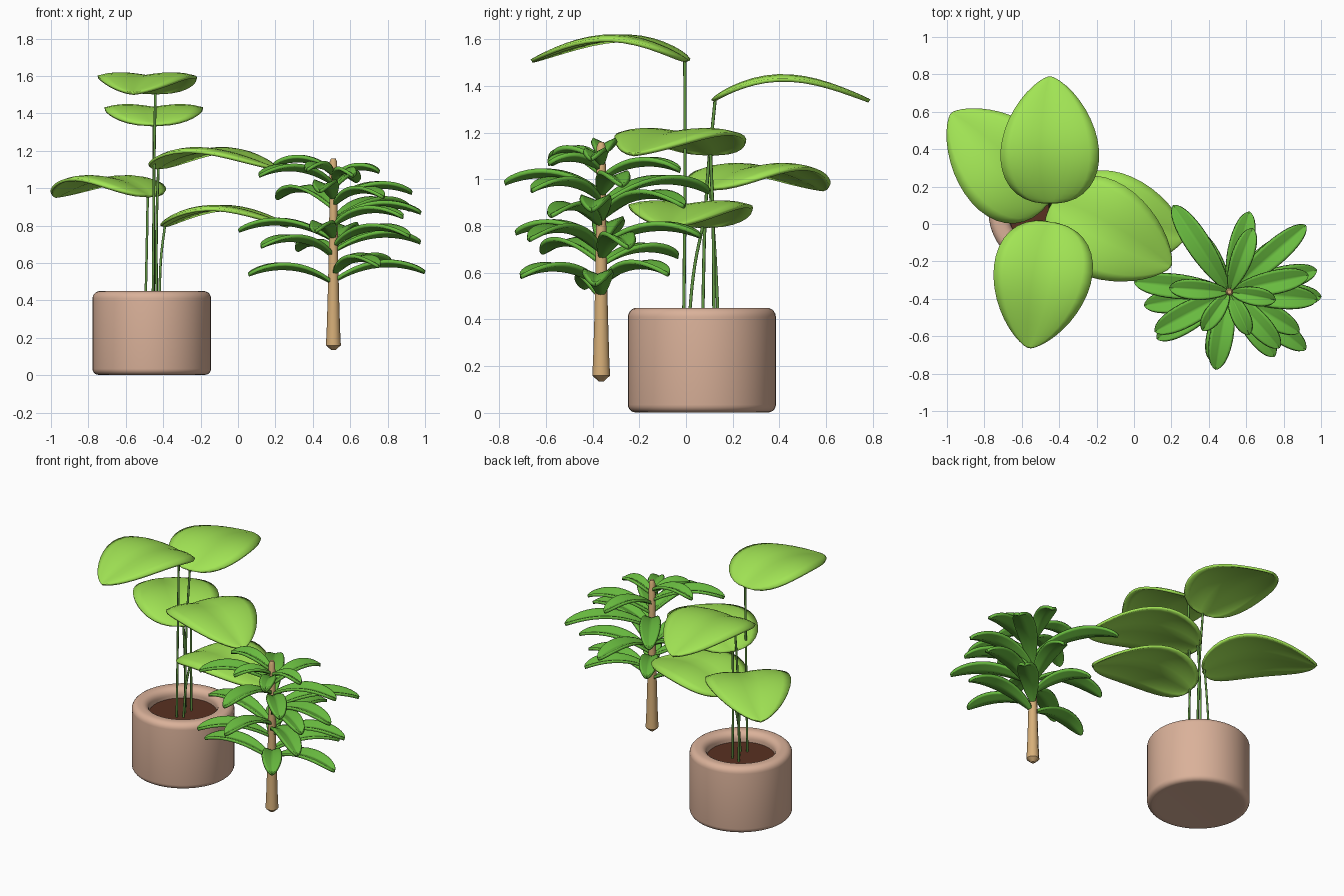
import bpy, math
from math import sin, cos, pi, radians
from mathutils import Vector

if "Cube" in bpy.data.objects:
    bpy.data.objects.remove(bpy.data.objects["Cube"])


def material(name, rgb):
    m = bpy.data.materials.new(name)
    m.diffuse_color = (*rgb, 1)
    m.use_nodes = True
    m.node_tree.nodes["Principled BSDF"].inputs["Base Color"].default_value = m.diffuse_color
    return m


CLAY = material("clay", (0.70, 0.44, 0.32))
SOIL = material("soil", (0.10, 0.03, 0.015))
LIGHT = material("light_green", (0.36, 0.78, 0.09))
DARK = material("dark_green", (0.14, 0.50, 0.05))
STEM = material("stem_green", (0.13, 0.33, 0.06))
BARK = material("bark", (0.68, 0.43, 0.19))


def make_object(name, verts, faces, mat, angle=40):
    me = bpy.data.meshes.new(name)
    me.from_pydata(verts, [], faces)
    me.materials.append(mat)
    me.shade_smooth()
    me.set_sharp_from_angle(angle=radians(angle))
    ob = bpy.data.objects.new(name, me)
    bpy.context.collection.objects.link(ob)
    return ob


def lathe(name, profile, centre, sides, mat):
    """Revolve (radius, z) points around a vertical axis, capping both ends."""
    verts = [(centre[0] + r * cos(2 * pi * k / sides), centre[1] + r * sin(2 * pi * k / sides), z)
             for r, z in profile for k in range(sides)]
    faces = [(i * sides + k, i * sides + (k + 1) % sides,
              (i + 1) * sides + (k + 1) % sides, (i + 1) * sides + k)
             for i in range(len(profile) - 1) for k in range(sides)]
    last = (len(profile) - 1) * sides
    faces.append(tuple(reversed(range(sides))))
    faces.append(tuple(range(last, last + sides)))
    return make_object(name, verts, faces, mat)


def leaf(name, base, heading, length, width, outline, arch, section, mat, thick):
    """Grid leaf: outline(t) half width 0..1, arch(t) height, section(s) cross lift."""
    n, m = 18, 10
    along = Vector((cos(heading), sin(heading), 0))
    side = Vector((-along.y, along.x, 0))
    verts, faces = [], []
    for i in range(n + 1):
        t = (1 - cos(pi * (0.02 + 0.96 * i / n))) / 2
        w = outline(t)
        for j in range(m + 1):
            s = 2 * j / m - 1
            p = Vector(base) + along * t * length + side * s * w * width / 2
            p.z += arch(t) + w * section(abs(s))
            verts.append(p)
    for i in range(n):
        for j in range(m):
            a = i * (m + 1) + j
            faces.append((a, a + m + 1, a + m + 2, a + 1))
    ob = make_object(name, verts, faces, mat, 60)
    mod = ob.modifiers.new("thickness", 'SOLIDIFY')
    mod.thickness = thick
    mod.offset = 0
    return ob


def bump(p, q):
    """Leaf outline, normalised to a maximum of 1."""
    peak = p / (p + q)
    top = peak ** p * (1 - peak) ** q
    return lambda t: t ** p * (1 - t) ** q / top


def stem(name, points, radius, mat):
    cu = bpy.data.curves.new(name, 'CURVE')
    cu.dimensions = '3D'
    cu.bevel_depth = radius
    cu.bevel_resolution = 2
    cu.use_fill_caps = True
    sp = cu.splines.new('BEZIER')
    sp.bezier_points.add(len(points) - 1)
    for bp, co in zip(sp.bezier_points, points):
        bp.co = co
        bp.handle_left_type = bp.handle_right_type = 'AUTO'
    cu.materials.append(mat)
    bpy.context.collection.objects.link(bpy.data.objects.new(name, cu))


# Pot with rounded edges and soil
PX, PY = -0.461, 0.068
profile = [(0.26, 0.003)]
for cx, cz, r, a0, a1 in [(0.284, 0.035, 0.033, -90, 0), (0.277, 0.41, 0.04, 0, 90),
                          (0.255, 0.405, 0.045, 90, 180)]:
    for k in range(6):
        a = radians(a0 + (a1 - a0) * k / 5)
        profile.append((cx + r * cos(a), cz + r * sin(a)))
profile.append((0.21, 0.36))
lathe("pot", profile, (PX, PY), 48, CLAY)
lathe("soil", [(0.212, 0.36), (0.212, 0.385)], (PX, PY), 48, SOIL)

# Large leaves: base point, tip (x, y), stem foot (x, y)
big = [((-0.45, 0.115, 1.335), (-0.45, 0.785), (-0.45, 0.07)),
       ((-0.44, 0.005, 1.505), (-0.56, -0.66), (-0.455, -0.01)),
       ((-0.475, 0.095, 0.955), (-0.975, 0.59), (-0.495, 0.14)),
       ((-0.435, 0.11, 1.105), (0.195, -0.225), (-0.435, 0.12)),
       ((-0.40, 0.075, 0.795), (0.27, -0.07), (-0.42, 0.01))]
for i, (b, tip, foot) in enumerate(big, 1):
    dx, dy = tip[0] - b[0], tip[1] - b[1]
    leaf(f"large_leaf_{i}", b, math.atan2(dy, dx), math.hypot(dx, dy), 0.525,
         bump(0.42, 0.70), lambda t: 0.093 * sin(pi * t ** 0.87),
         lambda s: 0.016 * sin(pi * 0.8 * s) - 0.012 * s ** 4, LIGHT, 0.016)
    mid = (foot[0] * 0.6 + b[0] * 0.4, foot[1] * 0.6 + b[1] * 0.4, 0.36 + (b[2] - 0.36) * 0.6)
    stem(f"leaf_stem_{i}", [(*foot, 0.36), mid, (b[0] + dx * 0.015, b[1] + dy * 0.015, b[2] + 0.01)],
         0.007, STEM)

# Small tree: tapered trunk
TX, TY = 0.51, -0.363
lathe("trunk", [(0.012, 0.135), (0.04, 0.16), (0.036, 0.24), (0.031, 0.4), (0.026, 0.6),
                (0.022, 0.85), (0.02, 1.14), (0.012, 1.16)], (TX, TY), 10, BARK)

# Tree leaves: heading in degrees, height, length
small = [(189, .49, .46), (357, .50, .49), (305, .54, .42), (43, .55, .42),
         (213, .64, .46), (14, .66, .48), (323, .69, .51), (120, .63, .38),
         (174, .72, .51), (76, .71, .44), (255, .73, .38), (330, .80, .43), (355, .82, .47),
         (41, .83, .54), (123, .89, .55), (260, .94, .42), (12, .93, .43), (312, .91, .40),
         (208, 1.02, .45), (70, 1.00, .36), (176, 1.09, .32), (350, 1.06, .25),
         (235, 1.07, .25), (295, 1.04, .25)]
for i, (deg, z, length) in enumerate(small, 1):
    k = length / 0.46
    leaf(f"tree_leaf_{i}", (TX, TY, z), radians(deg), length, 0.128 * min(1, 0.4 + 0.6 * k),
         bump(0.7, 0.5), lambda t, k=k: k * (0.27 * t - 0.225 * t * t),
         lambda s: 0.024 * s, DARK, 0.018)
